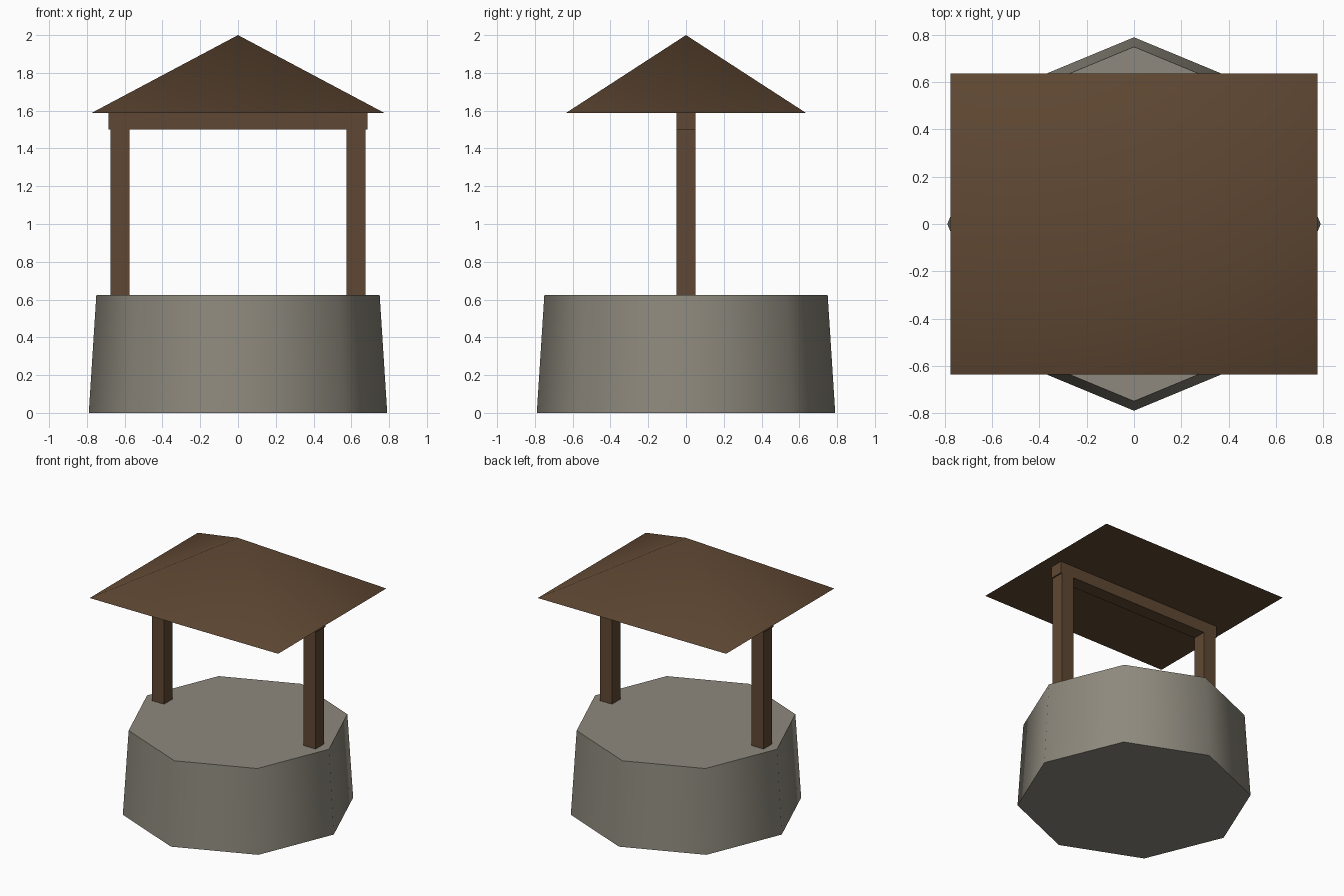
import bpy, math

if "Cube" in bpy.data.objects:
    bpy.data.objects.remove(bpy.data.objects["Cube"])


def material(name, rgb):
    m = bpy.data.materials.new(name)
    m.diffuse_color = (*rgb, 1)
    m.use_nodes = True
    m.node_tree.nodes["Principled BSDF"].inputs["Base Color"].default_value = m.diffuse_color
    return m


stone = material("grey stone", (0.27, 0.25, 0.205))
wood = material("brown wood", (0.115, 0.064, 0.033))


def finish(name, mat):
    ob = bpy.context.object
    ob.name = name
    ob.data.materials.append(mat)
    bpy.ops.object.transform_apply(location=True, rotation=True, scale=True)
    return ob


def box(name, x, y, z, mat):
    """Box from (low, high) pairs."""
    centre = [(a + b) / 2 for a, b in (x, y, z)]
    bpy.ops.mesh.primitive_cube_add(size=1, location=centre)
    bpy.context.object.scale = [b - a for a, b in (x, y, z)]
    return finish(name, mat)


# Tapered eight-sided well wall, corners on the axes
bpy.ops.mesh.primitive_cone_add(vertices=8, radius1=0.79, radius2=0.75,
                                depth=0.625, location=(0, 0, 0.3125))
finish("well_base", stone)
bpy.ops.object.shade_smooth_by_angle(angle=math.radians(60))

# Two posts and the beam across them
for side, name in ((-1, "left_post"), (1, "right_post")):
    box(name, sorted((side * 0.575, side * 0.675)), (-0.05, 0.05), (0.6, 1.5), wood)
box("cross_beam", (-0.685, 0.685), (-0.05, 0.05), (1.5, 1.6), wood)

# Four-sided pyramid roof, softly shaded over its ridges
bpy.ops.mesh.primitive_cone_add(vertices=4, radius1=math.sqrt(2), radius2=0,
                                depth=0.413, location=(0, 0, 1.7935),
                                rotation=(0, 0, math.pi / 4))
bpy.ops.object.transform_apply(location=False, rotation=True, scale=False)
bpy.context.object.scale = (0.777, 0.637, 1)
finish("roof", wood)
bpy.ops.object.shade_smooth_by_angle(angle=math.radians(60))
